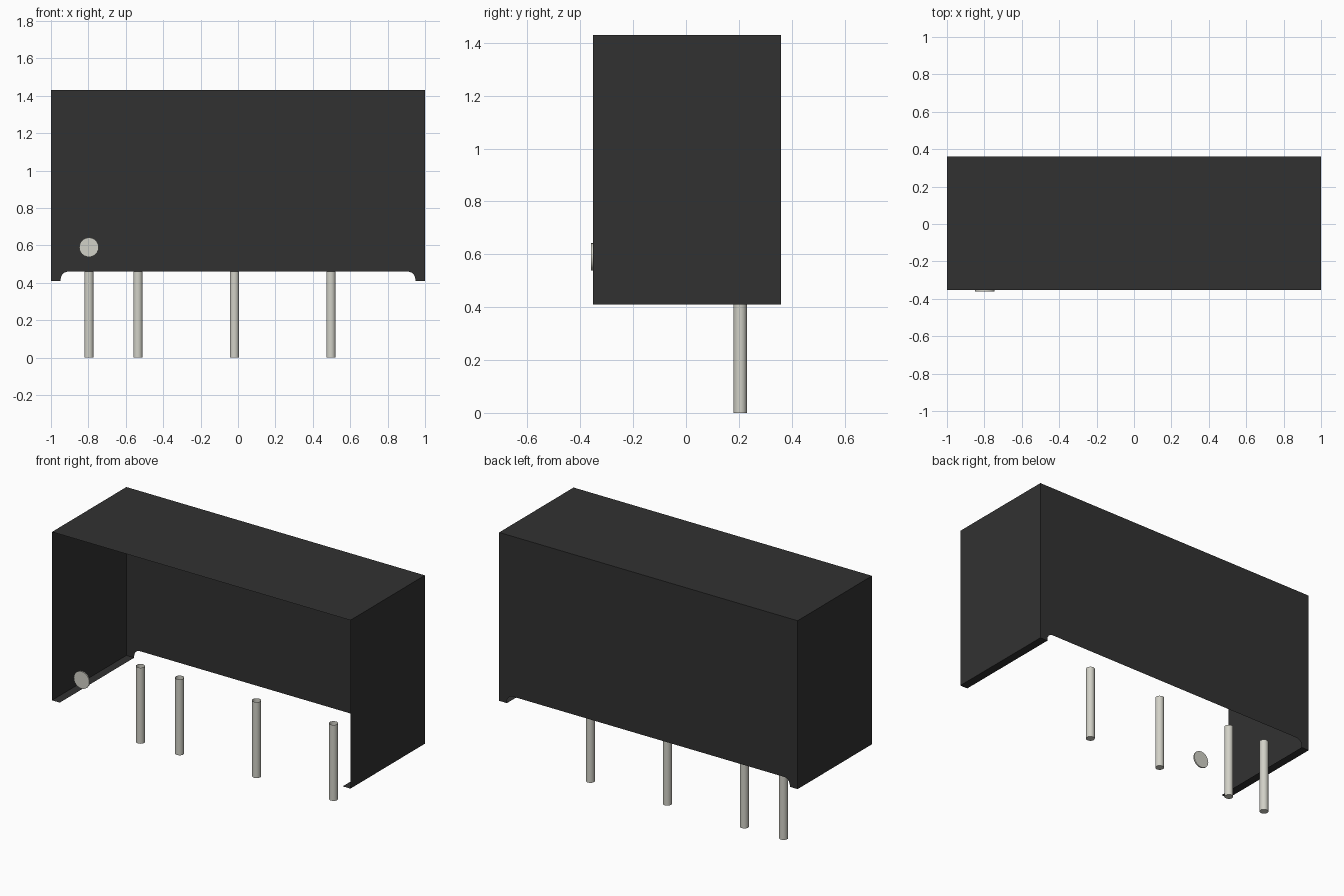
import bpy
import bmesh
import math
from mathutils import Matrix

cube = bpy.data.objects.get("Cube")
if cube:
    bpy.data.objects.remove(cube, do_unlink=True)


def material(name, rgb):
    m = bpy.data.materials.new(name)
    m.use_nodes = True
    m.diffuse_color = (*rgb, 1)
    m.node_tree.nodes["Principled BSDF"].inputs["Base Color"].default_value = (*rgb, 1)
    return m


BLACK = material("black_plastic", (0.031, 0.031, 0.031))
METAL = material("tin_metal", (0.64, 0.635, 0.57))


def add_object(name, bm, mat):
    mesh = bpy.data.meshes.new(name)
    bm.to_mesh(mesh)
    bm.free()
    mesh.materials.append(mat)
    obj = bpy.data.objects.new(name, mesh)
    bpy.context.collection.objects.link(obj)
    return obj


def add_rod(name, location, radius, depth, segments, rotation=None, open_end=False):
    bm = bmesh.new()
    bmesh.ops.create_cone(bm, cap_ends=True, segments=segments,
                          radius1=radius, radius2=radius, depth=depth)
    if open_end:
        caps = [f for f in bm.faces if f.normal.z > 0.9]
        bmesh.ops.delete(bm, geom=caps, context='FACES_ONLY')
    obj = add_object(name, bm, METAL)
    if rotation:
        obj.data.transform(rotation)
    obj.location = location
    for p in obj.data.polygons:
        p.use_smooth = len(p.vertices) == 4
    bpy.ops.object.select_all(action='DESELECT')
    obj.select_set(True)
    bpy.context.view_layer.objects.active = obj
    bpy.ops.object.shade_smooth_by_angle(angle=math.radians(40))
    return obj


# Thin case shell: open at the front and underneath
FRONT, BACK = -0.352, 0.36
FOOT_Z, EDGE_Z, TOP_Z = 0.41, 0.46, 1.43
FOOT_X, R = 0.948, 0.04

bm = bmesh.new()


def face(points):
    bm.faces.new([bm.verts.new(p) for p in points])


# Back wall with a rounded notch between the two feet
arc = [(FOOT_X - R + R * math.cos(a), EDGE_Z - R + R * math.sin(a))
       for a in (math.radians(15 * i) for i in range(7))]
half = [(1, TOP_Z), (1, FOOT_Z), (FOOT_X, FOOT_Z)] + arc
outline = half + [(-x, z) for x, z in reversed(half)]
face([(x, BACK, z) for x, z in outline])

# Top, side walls and the narrow undersides of the feet
face([(-1, FRONT, TOP_Z), (1, FRONT, TOP_Z), (1, BACK, TOP_Z), (-1, BACK, TOP_Z)])
for s in (-1, 1):
    face([(s, FRONT, FOOT_Z), (s, BACK, FOOT_Z), (s, BACK, TOP_Z), (s, FRONT, TOP_Z)])
    face([(s, FRONT, FOOT_Z), (s, BACK, FOOT_Z),
          (s * FOOT_X, BACK, FOOT_Z), (s * FOOT_X, FRONT, FOOT_Z)])
bmesh.ops.remove_doubles(bm, verts=bm.verts, dist=0.0001)
bmesh.ops.recalc_face_normals(bm, faces=bm.faces)
add_object("case_shell", bm, BLACK)

# Round contact pins
for i, x in enumerate((-0.797, -0.535, -0.019, 0.497)):
    add_rod(f"pin_{i + 1}", (x, 0.205, EDGE_Z / 2), 0.025, EDGE_Z, 24, open_end=True)

# Marker dot at the front, beside the first pin
add_rod("marker_dot", (-0.797, -0.356, 0.59), 0.052, 0.008, 24,
        rotation=Matrix.Rotation(math.radians(90), 4, 'X'))
